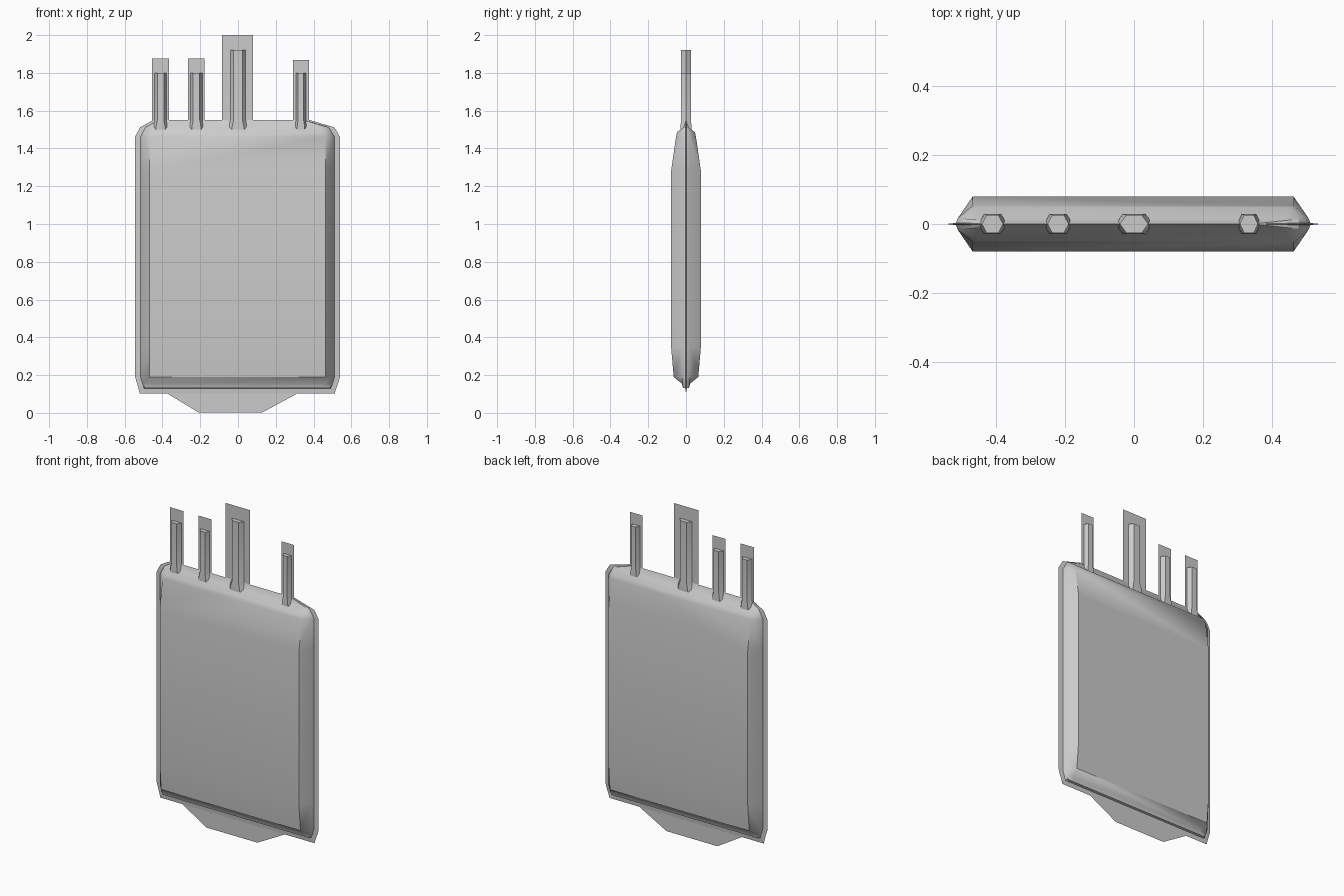
import bpy, bmesh, math

if "Cube" in bpy.data.objects:
    bpy.data.objects.remove(bpy.data.objects["Cube"])


def make_object(name, verts, faces, smooth=True):
    mesh = bpy.data.meshes.new(name)
    mesh.from_pydata(verts, [], faces)
    bm = bmesh.new()
    bm.from_mesh(mesh)
    bmesh.ops.remove_doubles(bm, verts=bm.verts, dist=0.0005)
    bmesh.ops.recalc_face_normals(bm, faces=bm.faces)
    bm.to_mesh(mesh)
    bm.free()
    obj = bpy.data.objects.new(name, mesh)
    bpy.context.collection.objects.link(obj)
    if smooth:
        bpy.ops.object.select_all(action='DESELECT')
        obj.select_set(True)
        bpy.context.view_layer.objects.active = obj
        bpy.ops.object.shade_smooth_by_angle(angle=math.radians(40))
    return obj


# Filled pouch: horizontal sections (z, left x, right x, half depth)
rows = [
    (0.102, -0.520, 0.512, 0.0),
    (0.130, -0.527, 0.520, 0.003),
    (0.133, -0.528, 0.521, 0.016),
    (0.155, -0.534, 0.530, 0.022),
    (0.190, -0.545, 0.540, 0.065),
    (0.350, -0.545, 0.540, 0.079),
    (1.280, -0.545, 0.540, 0.079),
    (1.460, -0.545, 0.540, 0.053),
    (1.485, -0.533, 0.526, 0.048),
    (1.512, -0.518, 0.510, 0.014),
    (1.550, -0.450, 0.380, 0.0),
]
# side welt: (inset from the edge, depth limit)
welt = [(0.0, 0.0), (0.029, 0.003), (0.035, 0.018), (0.077, 1.0)]

verts, faces = [], []
for side in (-1, 1):
    base = len(verts)
    for z, xl, xr, d in rows:
        left = [(xl + i, side * min(d, m), z) for i, m in welt]
        right = [(xr - i, side * min(d, m), z) for i, m in reversed(welt)]
        verts += left + right
    n = 2 * len(welt)
    for r in range(len(rows) - 1):
        for c in range(n - 1):
            a = base + r * n + c
            faces.append((a, a + 1, a + n + 1, a + n))
make_object("pouch", verts, faces)

# Flat hanging tab below the pouch
tab = [(-0.37, 0.1), (-0.21, 0.003), (0.13, 0.003), (0.31, 0.1),
       (0.31, 0.125), (-0.37, 0.125)]
make_object("hanger_tab", [(x, 0, z) for x, z in tab], [tuple(range(6))], False)


def port(name, x, half_w, top, x0, x1, sheet_top):
    # six-sided tube, flared where it enters the pouch
    verts, faces = [], []
    levels = [(1.50, 1.45), (1.525, 1.3), (1.55, 1.0), (top, 1.0)]
    section = [(1, 0), (0.55, 1), (-0.55, 1), (-1, 0), (-0.55, -1), (0.55, -1)]
    for z, s in levels:
        verts += [(x + u * half_w * s, v * 0.026 * min(s, 1.1), z) for u, v in section]
    for r in range(len(levels) - 1):
        for i in range(6):
            j = (i + 1) % 6
            faces.append((r * 6 + i, r * 6 + j, r * 6 + 6 + j, r * 6 + 6 + i))
    faces += [tuple(range(5, -1, -1)), tuple(range(18, 24))]
    tube = make_object(name + "_tube", verts, faces)
    # sides of the tube read as round, so smooth across the hexagon edges
    bpy.ops.object.shade_smooth_by_angle(angle=math.radians(65))
    # flat sealed sheet around the tube
    make_object(name + "_sheet",
                [(x0, 0, 1.53), (x1, 0, 1.53), (x1, 0, sheet_top), (x0, 0, sheet_top)],
                [(0, 1, 2, 3)], False)


port("outer_left_port", -0.41, 0.031, 1.80, -0.455, -0.366, 1.875)
port("inner_left_port", -0.22, 0.031, 1.80, -0.265, -0.177, 1.875)
port("main_port", 0.0, 0.041, 1.92, -0.085, 0.08, 2.0)
port("right_port", 0.333, 0.026, 1.80, 0.29, 0.375, 1.868)
